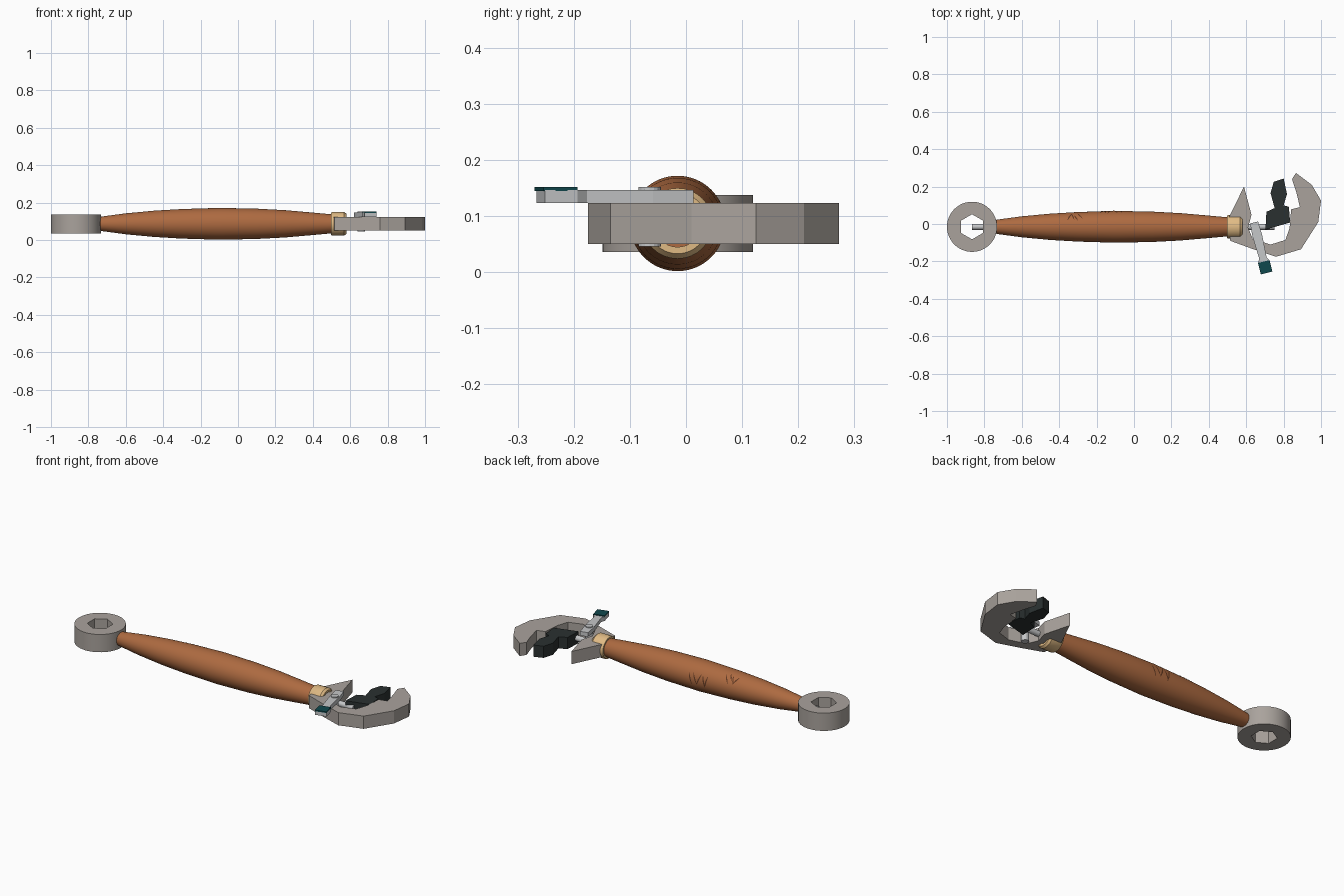
import bpy, bmesh, math
from mathutils import Vector

if "Cube" in bpy.data.objects:
    bpy.data.objects.remove(bpy.data.objects["Cube"])

CY, CZ = -0.015, 0.087   # tool axis


def mat(name, r, g, b):
    m = bpy.data.materials.new(name)
    m.diffuse_color = (r, g, b, 1)
    m.use_nodes = True
    m.node_tree.nodes["Principled BSDF"].inputs["Base Color"].default_value = m.diffuse_color
    return m


STEEL = mat("warm grey steel", 0.40, 0.365, 0.335)
BRIGHT = mat("bright steel", 0.56, 0.57, 0.58)
WOOD = mat("orange wood", 0.42, 0.145, 0.052)
SCAR = mat("dark wood scratch", 0.12, 0.04, 0.015)
BRASS = mat("pale brass", 0.74, 0.49, 0.23)
DARK = mat("dark iron", 0.023, 0.030, 0.030)
TEAL = mat("teal paint", 0.005, 0.065, 0.075)


def finish(name, bm, material, smooth=None):
    bmesh.ops.recalc_face_normals(bm, faces=bm.faces[:])
    me = bpy.data.meshes.new(name)
    bm.to_mesh(me)
    bm.free()
    ob = bpy.data.objects.new(name, me)
    bpy.context.collection.objects.link(ob)
    me.materials.append(material)
    if smooth:
        bpy.ops.object.select_all(action='DESELECT')
        bpy.context.view_layer.objects.active = ob
        ob.select_set(True)
        bpy.ops.object.shade_smooth_by_angle(angle=math.radians(smooth))
    return ob


def plate(name, pts, z0, z1, material):
    """Flat outline pushed up from z0 to z1."""
    bm = bmesh.new()
    f = bm.faces.new([bm.verts.new((x, y, z0)) for x, y in pts])
    ext = bmesh.ops.extrude_face_region(bm, geom=[f])
    for v in ext["geom"]:
        if isinstance(v, bmesh.types.BMVert):
            v.co.z = z1
    return finish(name, bm, material)


def lathe_x(name, profile, material, n=48, closed=False):
    """Spin (x, radius) pairs round the tool axis."""
    bm = bmesh.new()
    rings = []
    for x, r in profile:
        rings.append([bm.verts.new((x, CY + r * math.cos(2 * math.pi * i / n),
                                    CZ + r * math.sin(2 * math.pi * i / n))) for i in range(n)])
    pairs = list(zip(rings, rings[1:]))
    if closed:
        pairs.append((rings[-1], rings[0]))
    else:
        bm.faces.new(rings[0])
        bm.faces.new(rings[-1])
    for a, b in pairs:
        for i in range(n):
            j = (i + 1) % n
            bm.faces.new((a[i], a[j], b[j], b[i]))
    return finish(name, bm, material, 35)


# Handle: bulging wooden grip
KEYS = [(-0.735, 0.038), (-0.6, 0.056), (-0.45, 0.070), (-0.3, 0.079), (-0.1, 0.085),
        (0.1, 0.081), (0.25, 0.073), (0.4, 0.060), (0.51, 0.050), (0.56, 0.045)]


def grip_radius(x):
    for (x0, r0), (x1, r1) in zip(KEYS, KEYS[1:]):
        if x <= x1:
            return r0 + (r1 - r0) * (x - x0) / (x1 - x0)
    return KEYS[-1][1]


lathe_x("handle", [(-0.748, 0.025)] + KEYS, WOOD, 64)

# Scratches: thin strips lying on the grip, given as (x, angle) to (x, angle)
bm = bmesh.new()
for xa, ta, xb, tb in [(-0.355, 62, -0.335, 30), (-0.32, 60, -0.335, 28), (-0.30, 66, -0.32, 40),
                       (-0.275, 58, -0.305, 25), (-0.18, 30, -0.165, -15), (-0.15, 28, -0.165, -10),
                       (-0.14, 32, -0.115, -12), (-0.09, 30, -0.115, -8), (-0.065, 25, -0.085, -15)]:
    prev = None
    for k in range(9):
        s = k / 8
        w = 0.001 + 0.003 * math.sin(math.pi * s)
        t = math.radians(ta + (tb - ta) * s)
        cur = []
        for x in (xa + (xb - xa) * s - w, xa + (xb - xa) * s + w):
            r = grip_radius(x) + 0.0012
            cur.append(bm.verts.new((x, CY + r * math.cos(t), CZ + r * math.sin(t))))
        if prev:
            bm.faces.new((prev[0], prev[1], cur[1], cur[0]))
        prev = cur
finish("handle_scratches", bm, SCAR)

# Ferrule: brass collar, open at the head end
lathe_x("ferrule", [(0.497, 0.048), (0.497, 0.060), (0.505, 0.063), (0.568, 0.063), (0.580, 0.054),
                    (0.580, 0.042), (0.53, 0.042)], BRASS, 32, closed=True)

# Core rod through the whole tool
lathe_x("core_rod", [(-0.866, 0.016), (0.75, 0.016)], BRIGHT, 16)

# Ring end: round outside, hexagonal hole
bm = bmesh.new()
N, C = 48, Vector((-0.866, CY, 0))
loops = []
for z in (0.036, 0.138):
    outer, inner = [], []
    for i in range(N):
        a = 2 * math.pi * i / N
        d = Vector((math.cos(a), math.sin(a), 0))
        off = (a + math.pi / 6) % (math.pi / 3) - math.pi / 6
        h = 0.058 / math.cos(off)
        outer.append(bm.verts.new(C + d * 0.134 + Vector((0, 0, z))))
        inner.append(bm.verts.new(C + d * h + Vector((0, 0, z))))
    loops += [outer, inner]
o0, i0, o1, i1 = loops
for a, b in ((o0, o1), (o1, i1), (i1, i0), (i0, o0)):
    for i in range(N):
        j = (i + 1) % N
        bm.faces.new((a[i], a[j], b[j], b[i]))
finish("ring_end", bm, STEEL, 30)

# Head: faceted open hook
plate("hook_head", [(0.588, 0.20), (0.50, 0.02), (0.515, -0.09), (0.63, -0.132), (0.76, -0.175),
                    (0.893, -0.135), (0.985, 0.01), (1.0, 0.125), (0.95, 0.21), (0.866, 0.273),
                    (0.845, 0.24), (0.868, 0.17), (0.887, 0.09), (0.84, 0.078), (0.832, -0.02),
                    (0.81, -0.085), (0.73, -0.11), (0.635, -0.08), (0.61, -0.02), (0.628, 0.05)],
      0.05, 0.123, STEEL)

# Sliding jaw: dark stepped block
plate("sliding_jaw", [(0.703, -0.03), (0.835, 0.008), (0.828, 0.092), (0.80, 0.10), (0.818, 0.16),
                      (0.80, 0.243), (0.747, 0.225), (0.73, 0.165), (0.752, 0.085), (0.708, 0.065)],
      0.053, 0.12, DARK)


# Lever: slanted bar with a teal thumb pad and pivot pin
def slanted(pts, px=0.66, py=-0.065, tilt=math.radians(14)):
    c, s = math.cos(tilt), math.sin(tilt)
    return [(px + x * c - y * s, py + x * s + y * c) for x, y in pts]


plate("lever", slanted([(-0.022, 0.075), (0.022, 0.075), (0.026, 0.0), (0.02, -0.12), (0.032, -0.14),
                        (0.032, -0.20), (-0.032, -0.20), (-0.032, -0.14), (-0.02, -0.12), (-0.026, 0.0)]),
      0.123, 0.147, BRIGHT)
plate("thumb_pad", slanted([(-0.032, -0.203), (0.032, -0.203), (0.032, -0.14), (-0.032, -0.14)]),
      0.145, 0.152, TEAL)
plate("pivot_pin", [(0.66 + 0.02 * math.cos(i * math.pi / 8), -0.065 + 0.02 * math.sin(i * math.pi / 8))
                    for i in range(16)], 0.046, 0.152, BRIGHT)
